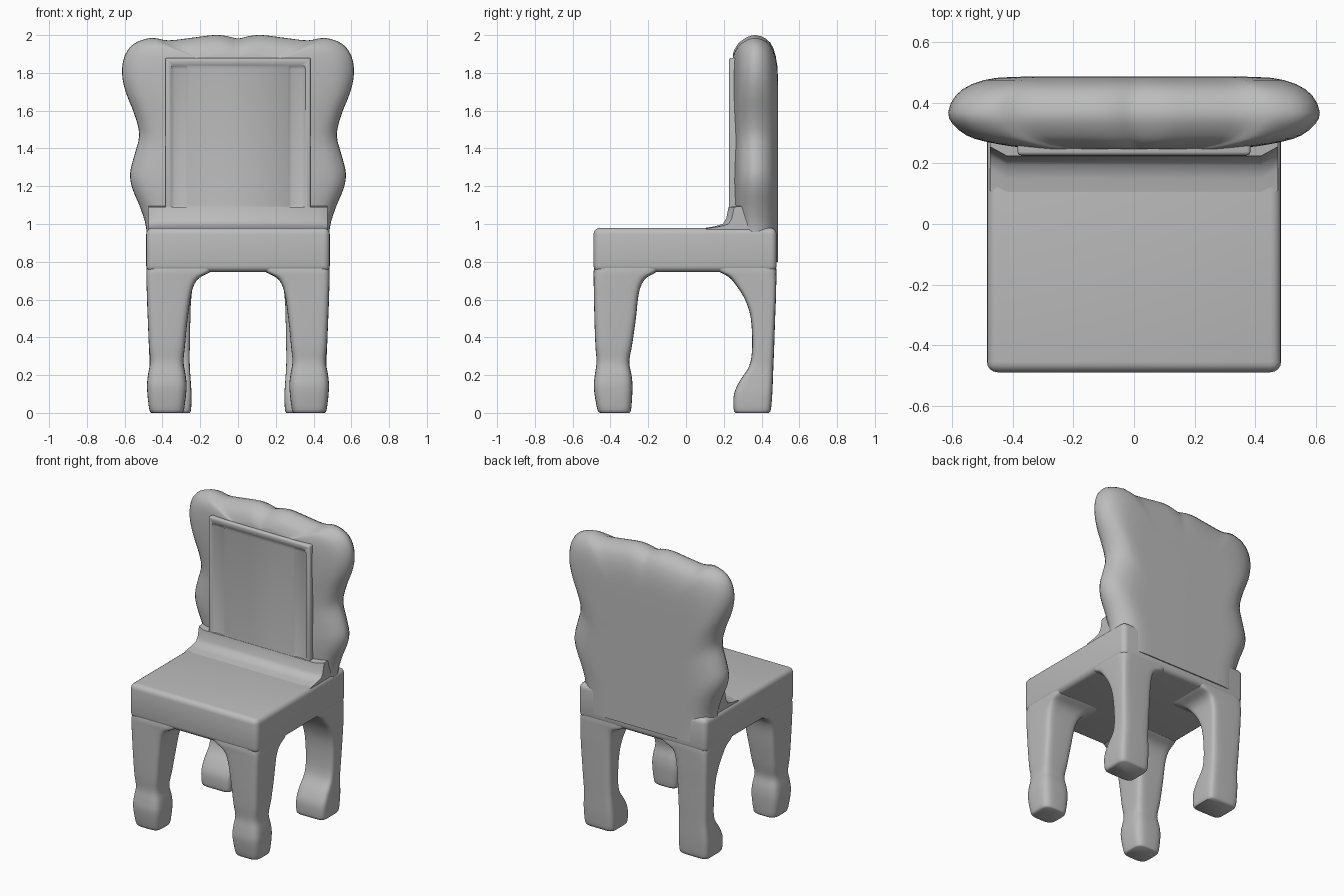
import bpy, bmesh, math

if "Cube" in bpy.data.objects:
    bpy.data.objects.remove(bpy.data.objects["Cube"])

grey = bpy.data.materials.new("plain grey")
grey.diffuse_color = (0.5, 0.5, 0.5, 1)
grey.use_nodes = True
grey.node_tree.nodes["Principled BSDF"].inputs["Base Color"].default_value = grey.diffuse_color


def finish(name, bm, angle=50):
    bmesh.ops.recalc_face_normals(bm, faces=bm.faces)
    me = bpy.data.meshes.new(name)
    bm.to_mesh(me)
    bm.free()
    me.materials.append(grey)
    ob = bpy.data.objects.new(name, me)
    bpy.context.collection.objects.link(ob)
    bpy.ops.object.select_all(action='DESELECT')
    ob.select_set(True)
    bpy.context.view_layer.objects.active = ob
    bpy.ops.object.shade_smooth_by_angle(angle=math.radians(angle))
    return ob


def spline(pts, n=4):
    """Catmull-Rom curve through points of any dimension."""
    out = []
    for i in range(len(pts) - 1):
        a, b, c, d = (pts[max(i - 1, 0)], pts[i], pts[i + 1], pts[min(i + 2, len(pts) - 1)])
        for k in range(n):
            t = k / n
            out.append(tuple(0.5 * (2 * q + (r - p) * t + (2 * p - 5 * q + 4 * r - s) * t * t
                                    + (3 * q - p - 3 * r + s) * t ** 3)
                             for p, q, r, s in zip(a, b, c, d)))
    return out + [tuple(pts[-1])]


def loft(name, rings, angle=50):
    bm = bmesh.new()
    vs = [[bm.verts.new(p) for p in ring] for ring in rings]
    n = len(vs[0])
    for a, b in zip(vs, vs[1:]):
        for i in range(n):
            j = (i + 1) % n
            bm.faces.new((a[i], a[j], b[j], b[i]))
    bm.faces.new(vs[0])
    bm.faces.new(vs[-1])
    return finish(name, bm, angle)


def box(name, x, y, z, bevel=0.0, segments=4):
    bm = bmesh.new()
    bmesh.ops.create_cube(bm, size=1)
    for v in bm.verts:
        v.co = [r[0] + (c + 0.5) * (r[1] - r[0]) for c, r in zip(v.co, (x, y, z))]
    if bevel:
        bmesh.ops.bevel(bm, geom=bm.edges[:], offset=bevel, segments=segments,
                        profile=0.5, affect='EDGES')
    return finish(name, bm)


def leg(name, sections):
    """Sections: z, inner x, outer x, front y, back y, squareness."""
    rings = []
    for z, x0, x1, y0, y1, e in spline(sections):
        ring = []
        for k in range(32):
            a = 2 * math.pi * (k + 0.5) / 32
            c, s = math.cos(a), math.sin(a)
            ring.append(((x0 + x1) / 2 + (x1 - x0) / 2 * math.copysign(abs(c) ** (2 / e), c),
                         (y0 + y1) / 2 + (y1 - y0) / 2 * math.copysign(abs(s) ** (2 / e), s), z))
        rings.append(ring)
    ob = loft(name, rings)
    ob.modifiers.new("other side", 'MIRROR')
    return ob


# Seat block
box("seat", (-0.486, 0.486), (-0.49, 0.48), (0.745, 0.98), 0.035)

# Front legs with bulbous feet, flaring into the seat
leg("front_legs", [
    (0.0, 0.295, 0.455, -0.455, -0.30, 4), (0.02, 0.285, 0.47, -0.47, -0.29, 4),
    (0.13, 0.272, 0.482, -0.488, -0.283, 4), (0.2, 0.277, 0.477, -0.483, -0.288, 4),
    (0.27, 0.288, 0.466, -0.474, -0.30, 4), (0.36, 0.28, 0.472, -0.48, -0.285, 5),
    (0.5, 0.266, 0.478, -0.485, -0.265, 6), (0.64, 0.245, 0.483, -0.488, -0.248, 7),
    (0.71, 0.21, 0.485, -0.489, -0.215, 8), (0.75, 0.14, 0.485, -0.489, -0.15, 9),
    (0.8, 0.1, 0.48, -0.48, -0.1, 9)])

# Back legs with scrolled feet
leg("back_legs", [
    (0.0, 0.255, 0.46, 0.262, 0.44, 6), (0.02, 0.248, 0.47, 0.252, 0.45, 6),
    (0.1, 0.246, 0.475, 0.254, 0.457, 6), (0.17, 0.25, 0.472, 0.285, 0.46, 6),
    (0.25, 0.255, 0.468, 0.335, 0.463, 5), (0.35, 0.255, 0.472, 0.35, 0.467, 5),
    (0.5, 0.252, 0.478, 0.343, 0.472, 6), (0.6, 0.248, 0.482, 0.312, 0.476, 7),
    (0.68, 0.235, 0.484, 0.262, 0.478, 8), (0.72, 0.205, 0.485, 0.225, 0.479, 8),
    (0.75, 0.14, 0.485, 0.17, 0.479, 9), (0.8, 0.1, 0.48, 0.1, 0.475, 9)])

# Backrest: scalloped outline, rounded from front to back
half = [(0.48, 0.8), (0.485, 0.97), (0.515, 1.08), (0.56, 1.19), (0.571, 1.27),
        (0.55, 1.36), (0.523, 1.47), (0.548, 1.58), (0.595, 1.7), (0.614, 1.8),
        (0.6, 1.89), (0.55, 1.955), (0.46, 1.985), (0.37, 1.972), (0.25, 1.985),
        (0.13, 2.0), (0.06, 1.995), (0.0, 1.982)]
outline = spline(half + [(-x, z) for x, z in half[-2::-1]], 3)
# side inset, top inset, y
depth = spline([(0.28, 0.10, 0.248), (0.2, 0.075, 0.258), (0.12, 0.05, 0.273),
                (0.06, 0.03, 0.293), (0.015, 0.008, 0.33), (0.0, 0.0, 0.37),
                (0.025, 0.02, 0.425), (0.08, 0.07, 0.463), (0.16, 0.16, 0.483),
                (0.27, 0.26, 0.487)], 2)
loft("backrest", [[(x * (1 - dx / 0.614), y, z - dz * (z - 0.8) / 1.2) for x, z in outline]
                  for dx, dz, y in depth])

# Front panel of the backrest with two shallow grooves
panel = box("back_panel", (-0.385, 0.385), (0.227, 0.31), (0.95, 1.88), 0.012, 3)
for side in (-1, 1):
    cutter = box("groove_cutter", sorted((side * 0.255, side * 0.365)), (0.15, 0.239),
                 (1.07, 1.85), 0.03, 3)
    cutter.hide_render = True
    cutter.hide_viewport = True
    mod = panel.modifiers.new("groove", 'BOOLEAN')
    mod.operation = 'DIFFERENCE'
    mod.solver = 'EXACT'
    mod.object = cutter

# Curved blend between seat and backrest
blend = [(0.08, 0.976), (0.15, 0.987), (0.195, 1.0), (0.213, 1.03), (0.225, 1.09),
         (0.32, 1.1), (0.32, 0.9), (0.08, 0.9)]
loft("seat_back_blend", [[(x, y + (0.03 if abs(x) > 0.45 else 0), z) for y, z in blend]
                         for x in (-0.475, -0.42, 0.42, 0.475)])
